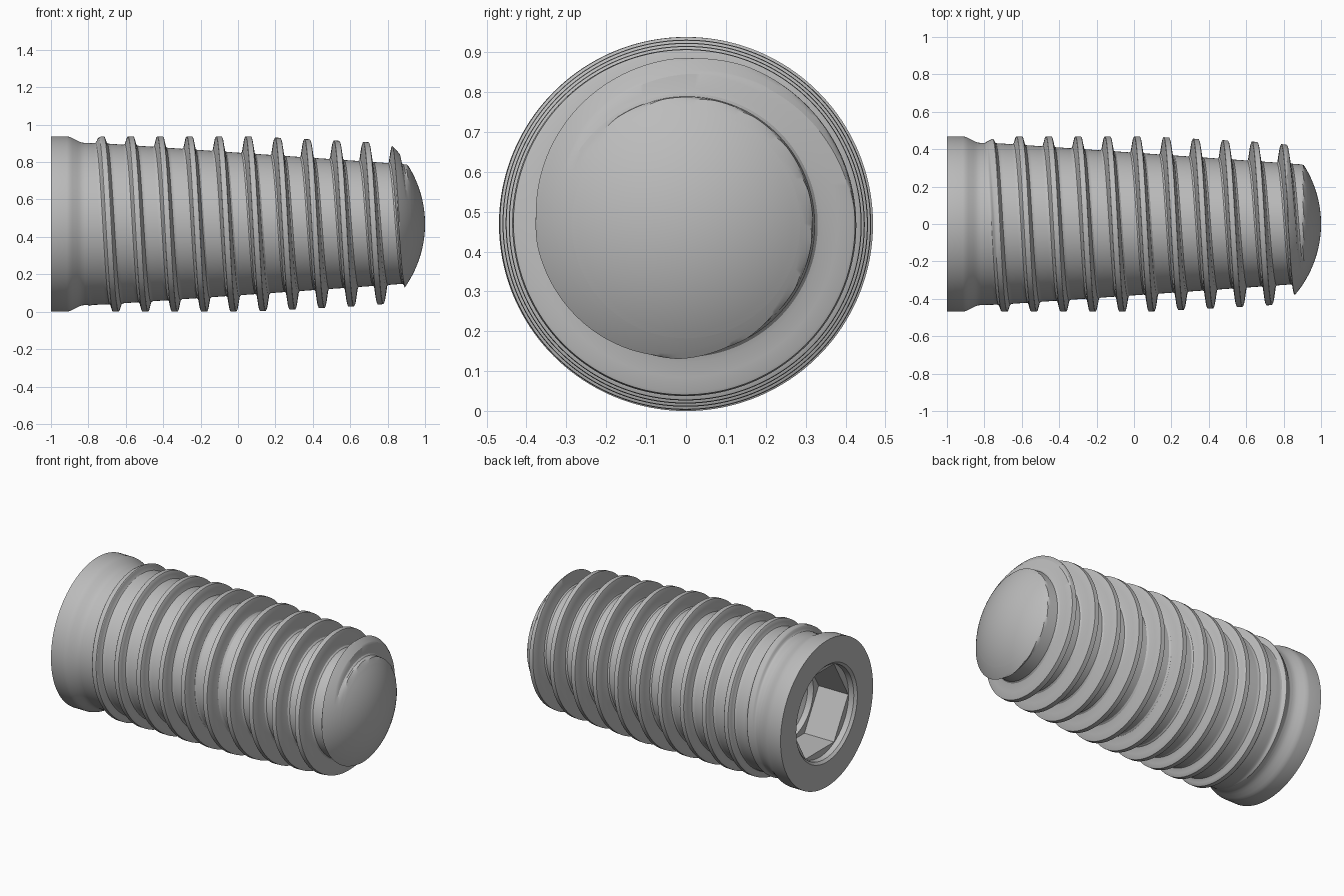
import bpy, bmesh
from math import sin, cos, pi, sqrt, radians

cube = bpy.data.objects.get("Cube")
if cube:
    bpy.data.objects.remove(cube)

COLS = 192            # columns around the axis
RADIUS = 0.469        # outer radius, also the axis height
PITCH = 0.1573
CREST = 0.055         # a thread crest on the top line
DOME_R = 0.585
BODY_START, BODY_END = -0.82, 0.925

metal = bpy.data.materials.new("grey_metal")
metal.use_nodes = True
metal.diffuse_color = (0.5, 0.5, 0.5, 1)
metal.node_tree.nodes["Principled BSDF"].inputs["Base Color"].default_value = (0.5, 0.5, 0.5, 1)


def lerp(points, x):
    """Piecewise linear value of x along sorted points."""
    if x <= points[0][0]:
        return points[0][1]
    for (a, p), (b, q) in zip(points, points[1:]):
        if x <= b:
            return p + (q - p) * (x - a) / (b - a)
    return points[-1][1]


def dome(x):
    """Radius of the spherical tip, constant behind its equator."""
    depth = min(max(0, 1 - x), DOME_R)
    return sqrt(depth * (2 * DOME_R - depth))


def skin(name, rows, locate, shift=0):
    """Loft a tube of rows; shift joins the seam one thread turn later."""
    bm = bmesh.new()
    grid = []
    for j in range(rows):
        ring = []
        for i in range(COLS):
            t = 2 * pi * i / COLS
            x, r = locate(j, t)
            ring.append(bm.verts.new((x, -r * sin(t), RADIUS + r * cos(t))))
        grid.append(ring)

    def vert(j, i):
        if i == COLS:
            return grid[min(j + shift, rows - 1)][0]
        return grid[j][i]

    for j in range(rows - 1):
        for i in range(COLS):
            corners = [vert(j, i), vert(j, i + 1), vert(j + 1, i + 1), vert(j + 1, i)]
            if len(set(corners)) == 4:
                bm.faces.new(corners)
    bmesh.ops.remove_doubles(bm, verts=bm.verts, dist=1e-5)
    mesh = bpy.data.meshes.new(name)
    bm.to_mesh(mesh)
    bm.free()
    mesh.materials.append(metal)
    obj = bpy.data.objects.new(name, mesh)
    bpy.context.collection.objects.link(obj)
    bpy.ops.object.select_all(action='DESELECT')
    obj.select_set(True)
    bpy.context.view_layer.objects.active = obj
    bpy.ops.object.shade_smooth_by_angle(angle=radians(28))


# Threaded body: tapered core, helical ridge, trimmed by the domed tip
CORE = [(-0.82, 0.434), (-0.7, 0.430), (0.8, 0.326), (0.93, 0.316)]
RIDGE = [(-0.8, 0.434), (-0.73, RADIUS), (0.06, RADIUS), (0.7, 0.437), (0.85, 0.42)]
FLANK = [(0, 1), (0.014, 1), (0.017, 0.93), (0.027, 0.2), (0.031, 0.07), (0.040, 0)]
half = [0.007, 0.014, 0.017, 0.022, 0.027, 0.031, 0.040, 0.05, 0.06, 0.07]
offsets = [-d for d in reversed(half)] + [0] + half + [PITCH / 2]
PER_TURN = len(offsets)
TURNS = 14


def body_point(j, t):
    crest = CREST + PITCH * (j // PER_TURN - 7 + t / (2 * pi))
    off = offsets[j % PER_TURN]
    x = min(max(crest + off, BODY_START), BODY_END)
    core = lerp(CORE, x)
    rise = max(0, lerp(RIDGE, x) - core)
    return x, min(core + rise * lerp(FLANK, abs(x - crest)), dome(x))


skin("threaded_body", PER_TURN * TURNS, body_point, PER_TURN)

# Rounded tip
TIP_ROWS = 17
tip_edge = dome(BODY_END)


def tip_point(j, t):
    r = tip_edge * (1 - j / (TIP_ROWS - 1))
    return 1 - DOME_R + sqrt(DOME_R ** 2 - r * r), r


skin("rounded_tip", TIP_ROWS, tip_point)

# Collar flaring out to the flat end face
collar = [(-1, 0.31), (-1, RADIUS), (-0.915, RADIUS), (-0.9, 0.466), (-0.885, 0.459),
          (-0.86, 0.446), (-0.845, 0.439), (-0.832, 0.435), (BODY_START, 0.434)]
skin("collar", len(collar), lambda j, t: collar[j])


# Hexagonal drive socket with a round bore behind it
def hexagon(t):
    return 0.25 / cos((t + pi / 6) % (pi / 3) - pi / 6)


socket = [(-0.3, 0), (-0.38, 0.19), (-0.68, 0.19), (-0.7, 0.235), (-0.74, 0.235),
          (-0.74, None), (-0.95, None), (-0.95, 0.292), (-0.985, 0.295), (-1, 0.31)]


def socket_point(j, t):
    x, r = socket[j]
    return x, hexagon(t) if r is None else r


skin("hex_socket", len(socket), socket_point)
